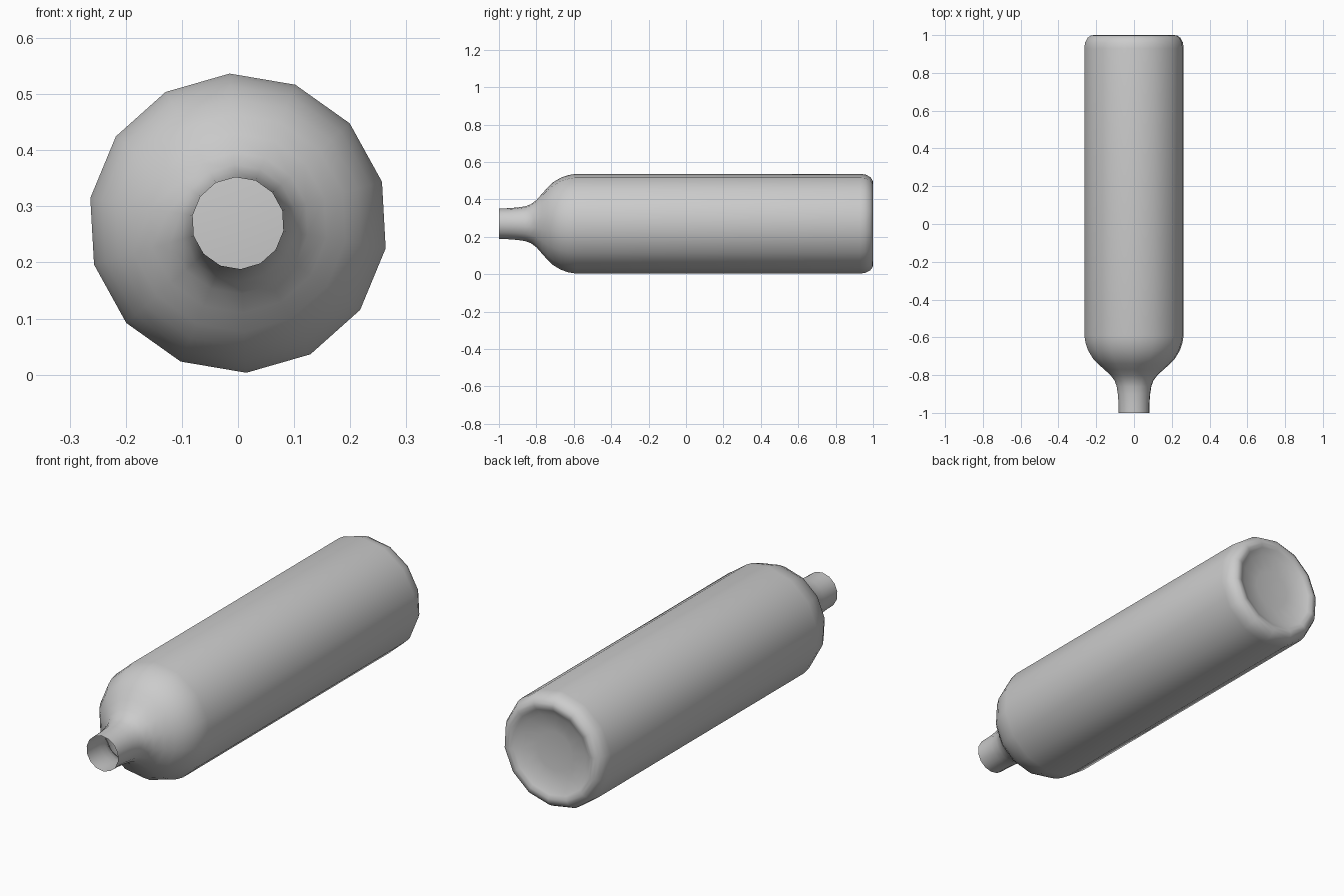
import bpy, bmesh, math

if "Cube" in bpy.data.objects:
    bpy.data.objects.remove(bpy.data.objects["Cube"])

SIDES = 14
PHASE = math.radians(93.2)
CENTRE_Z = 0.27

# Bottle profile (y along the axis, radius), from open mouth to base rim and dished base
profile = [(-1.0, 0.082), (-0.95, 0.083), (-0.90, 0.087), (-0.86, 0.093),
           (-0.83, 0.104), (-0.80, 0.126), (-0.77, 0.160), (-0.74, 0.194),
           (-0.71, 0.222), (-0.67, 0.246), (-0.63, 0.260), (-0.59, 0.267),
           (0.93, 0.267), (0.96, 0.263), (0.985, 0.250), (0.998, 0.232),
           (1.0, 0.215), (0.992, 0.198), (0.977, 0.17), (0.968, 0.09)]

bm = bmesh.new()
rings = []
for y, r in profile:
    ring = []
    for i in range(SIDES):
        a = PHASE + 2 * math.pi * i / SIDES
        ring.append(bm.verts.new((r * math.cos(a), y, CENTRE_Z + r * math.sin(a))))
    rings.append(ring)

# Walls
for lower, upper in zip(rings, rings[1:]):
    for i in range(SIDES):
        j = (i + 1) % SIDES
        bm.faces.new((lower[i], upper[i], upper[j], lower[j]))

# Closed centre of the base
tip = bm.verts.new((0, 0.965, CENTRE_Z))
for i in range(SIDES):
    bm.faces.new((rings[-1][i], tip, rings[-1][(i + 1) % SIDES]))

bmesh.ops.recalc_face_normals(bm, faces=bm.faces)
# Make sure the side walls face outwards
bm.normal_update()
wall = max(bm.faces, key=lambda f: f.calc_area())
c = wall.calc_center_median()
if wall.normal.x * c.x + wall.normal.z * (c.z - CENTRE_Z) < 0:
    bmesh.ops.reverse_faces(bm, faces=bm.faces)
for f in bm.faces:
    f.smooth = True

mesh = bpy.data.meshes.new("bottle")
bm.to_mesh(mesh)
bm.free()
bottle = bpy.data.objects.new("bottle", mesh)
bpy.context.collection.objects.link(bottle)
